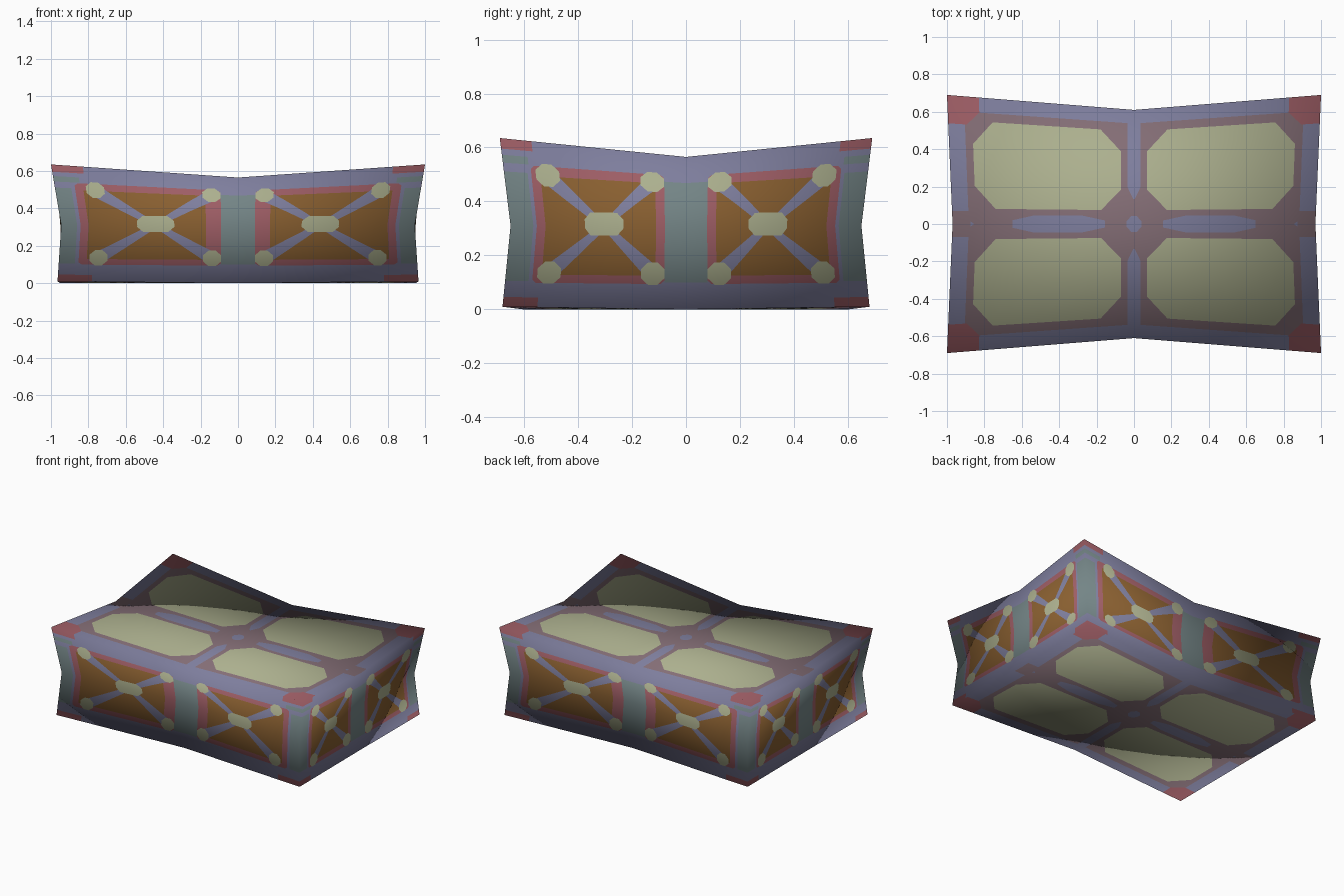
import bpy, bmesh
from mathutils import Vector
from itertools import product

cube = bpy.data.objects.get("Cube")
if cube:
    bpy.data.objects.remove(cube, do_unlink=True)

# Palette (linear)
PALETTE = {
    "slate_blue": (0.21, 0.21, 0.34),
    "dusty_red": (0.34, 0.11, 0.13),
    "mauve": (0.23, 0.155, 0.18),
    "grey_teal": (0.175, 0.235, 0.24),
    "brown": (0.25, 0.115, 0.03),
    "cream": (0.41, 0.43, 0.27),
}
NAMES = list(PALETTE)
BLUE, RED, MAUVE, TEAL, BROWN, CREAM = range(len(NAMES))
materials = []
for name, rgb in PALETTE.items():
    mat = bpy.data.materials.new(name)
    mat.use_nodes = True
    mat.diffuse_color = (*rgb, 1)
    shader = mat.node_tree.nodes["Principled BSDF"]
    shader.inputs["Base Color"].default_value = (*rgb, 1)
    shader.inputs["Roughness"].default_value = 0.9
    materials.append(mat)


# Pinched box: every edge and side bows inward at its middle
CORNER = {1: (1.0, 0.69), 0: (0.945, 0.65), -1: (0.965, 0.68)}
MIDDLE = {1: (0.97, 0.61), 0: (0.95, 0.57), -1: (0.95, 0.60)}


def lattice_point(i, j, k):
    x = (CORNER if j else MIDDLE)[k][0] * i
    y = (CORNER if i else MIDDLE)[k][1] * j
    corner = i and j
    z = {1: 0.635 if corner else 0.565, 0: 0.31, -1: 0.01 if corner else 0}[k]
    return Vector((x, y, z))


def blend(t, value):
    """Interpolate a value given at lattice points to the place t."""
    total = Vector((0, 0, 0))
    for cell in product((-1, 0, 1), repeat=3):
        weight = 1.0
        for a, b in zip(t, cell):
            weight *= max(0, 1 - abs(a - b))
        if weight > 0:
            total += weight * value(*cell)
    return total


def rounded_normal(i, j, k):
    return Vector((i, j, k)).normalized()


# Flat paint shapes, each a convex list of half-planes (a, b, c): a*u + b*v <= c
def box(u0, u1, v0, v1, cut=0.0, cut_v=None):
    planes = [(-1, 0, -u0), (1, 0, u1), (0, -1, -v0), (0, 1, v1)]
    if cut:
        p, q = 1 / cut, 1 / (cut_v or cut)
        for su, sv in product((-1, 1), repeat=2):
            u, v = (u1 if su > 0 else u0), (v1 if sv > 0 else v0)
            planes.append((su * p, sv * q, su * p * u + sv * q * v - 1))
    return planes


def arm(start, end, width0, width1):
    """Strip from start to end, with its own v half-height at each end."""
    (ua, va), (ub, vb) = start, end
    planes = box(min(ua, ub), max(ua, ub), -1, 1)
    for side in (-1, 1):
        a, b = va + side * width0, vb + side * width1
        slope = (b - a) / (ub - ua)
        planes.append((-slope * side, side, side * (a - slope * ua)))
    return planes


def paint(bm, planes, colour):
    """Cut the shape into the flat patch and colour the faces inside it."""
    inside = list(bm.faces)
    for a, b, c in planes:
        normal = Vector((a, b, 0))
        parts = set(inside)
        for f in inside:
            parts.update(f.edges)
            parts.update(f.verts)
        cut = bmesh.ops.bisect_plane(
            bm, geom=list(parts), dist=1e-5,
            plane_co=normal * (c / normal.length_squared), plane_no=normal)
        faces = [g for g in cut["geom"] if isinstance(g, bmesh.types.BMFace)]
        inside = [f for f in faces
                  if normal.dot(f.calc_center_median()) <= c]
    for f in inside:
        f.material_index = colour


def new_patch(v_low, rows):
    bm = bmesh.new()
    bmesh.ops.create_grid(bm, x_segments=4, y_segments=rows, size=0.5)
    for vert in bm.verts:
        vert.co.x += 0.5
        vert.co.y = v_low + (vert.co.y + 0.5) * (1 - v_low)
    return bm


# Half of an upright side: framed panel with a cross brace
def wall_patch(frame, inner, nodes, node_size, hub, hub_size):
    bm = new_patch(-1, 8)
    paint(bm, box(0, frame[0], -0.68, 0.62), TEAL)
    paint(bm, box(frame[1] + 0.02, 1, -0.68, 0.62), TEAL)
    paint(bm, box(0.86, 1, 0.72, 0.81), TEAL)
    paint(bm, box(0.83, 1, 0.88, 1), RED)
    paint(bm, box(0.81, 1, -1, -0.88), RED)
    paint(bm, box(*frame, -0.7, 0.71, 0.02, 0.04), RED)
    paint(bm, box(*inner, -0.6, 0.59), BROWN)
    for u, v in product(nodes, (-0.58, 0.6)):
        paint(bm, arm((hub, 0), (u, v), 0.05, 0.13), BLUE)
    for u, v in product(nodes, (-0.58, 0.6)):
        paint(bm, box(u - node_size, u + node_size, v - 0.13, v + 0.14,
                      node_size * 0.6, 0.08), CREAM)
    paint(bm, box(hub - hub_size, hub + hub_size, -0.12, 0.17, 0.035, 0.09), CREAM)
    return bm


# Quarter of the top or bottom: chamfered plate with borders
def deck_patch():
    bm = new_patch(0, 4)
    paint(bm, box(0, 0.91, 0, 0.88, 0.03), MAUVE)
    paint(bm, box(0.9, 1, 0, 0.1), MAUVE)
    paint(bm, box(-0.035, 0.035, 0.22, 1, 0.03, 0.1), BLUE)
    paint(bm, box(0.16, 0.67, -0.07, 0.07, 0.12, 0.04), BLUE)
    paint(bm, box(-0.04, 0.04, -0.07, 0.07, 0.025, 0.045), BLUE)
    paint(bm, box(0.83, 1.2, 0.78, 1.3, 0.07, 0.1), RED)
    paint(bm, box(0.07, 0.87, 0.12, 0.81, 0.11, 0.18), CREAM)
    return bm


def build_side(name, patch, axis, sign, u_axis, v_axis, v_mirrors):
    """Mirror the patch over one side of the pinched box."""
    verts, faces, colours, normals = [], [], [], []
    patch.verts.index_update()
    for su, sv in product((-1, 1), v_mirrors):
        start = len(verts)
        for vert in patch.verts:
            t = [0, 0, 0]
            t[axis] = sign
            t[u_axis], t[v_axis] = su * vert.co.x, sv * vert.co.y
            verts.append(blend(t, lattice_point))
            normals.append(blend(t, rounded_normal).normalized())
        handed = su * sv * sign * (1 if (axis + 1) % 3 == u_axis else -1)
        for f in patch.faces:
            ring = [start + v.index for v in f.verts]
            facing = f.normal.z * handed
            faces.append(ring if facing > 0 else ring[::-1])
            colours.append(f.material_index)
    mesh = bpy.data.meshes.new(name)
    mesh.from_pydata(verts, [], faces)
    for mat in materials:
        mesh.materials.append(mat)
    mesh.polygons.foreach_set("material_index", colours)
    mesh.polygons.foreach_set("use_smooth", [True] * len(faces))
    mesh.update()
    mesh.normals_split_custom_set_from_vertices(normals)
    obj = bpy.data.objects.new(name, mesh)
    bpy.context.collection.objects.link(obj)


long_wall = wall_patch((0.095, 0.89), (0.18, 0.845), (0.145, 0.78), 0.05, 0.465, 0.105)
short_wall = wall_patch((0.12, 0.85), (0.17, 0.8), (0.185, 0.76), 0.065, 0.465, 0.11)
deck = deck_patch()
for patch in (long_wall, short_wall, deck):
    patch.normal_update()

build_side("front_side", long_wall, 1, -1, 0, 2, (1,))
build_side("back_side", long_wall, 1, 1, 0, 2, (1,))
build_side("right_side", short_wall, 0, -1, 1, 2, (1,))
build_side("left_side", short_wall, 0, 1, 1, 2, (1,))
build_side("top_side", deck, 2, 1, 0, 1, (-1, 1))
build_side("bottom_side", deck, 2, -1, 0, 1, (-1, 1))

for patch in (long_wall, short_wall, deck):
    patch.free()
